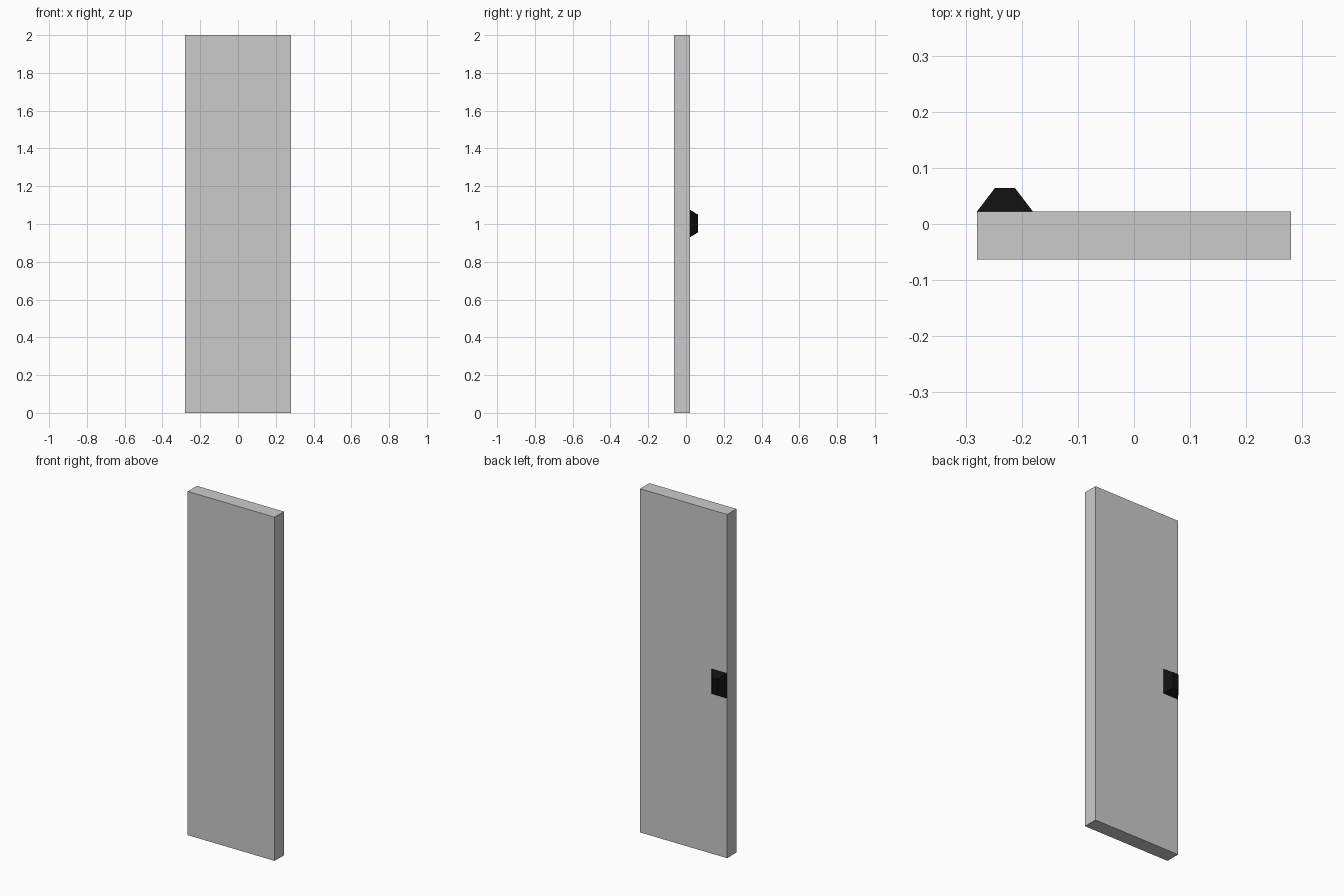
import bpy, bmesh
from mathutils import Vector

if "Cube" in bpy.data.objects:
    bpy.data.objects.remove(bpy.data.objects["Cube"])


def make_box(name, low, high, material=None, inset=(0, 0)):
    # Box between two corners; inset narrows its back (+y) face in x and z
    low, high = Vector(low), Vector(high)
    mid, size = (low + high) / 2, high - low
    bm = bmesh.new()
    bmesh.ops.create_cube(bm, size=1)
    for v in bm.verts:
        sx, sz = (1 if v.co.x > 0 else -1), (1 if v.co.z > 0 else -1)
        back = v.co.y > 0
        v.co = mid + Vector(a * b for a, b in zip(v.co, size))
        if back:
            v.co.x -= sx * inset[0]
            v.co.z -= sz * inset[1]
    mesh = bpy.data.meshes.new(name)
    bm.to_mesh(mesh)
    bm.free()
    obj = bpy.data.objects.new(name, mesh)
    bpy.context.collection.objects.link(obj)
    if material:
        mesh.materials.append(material)
    return obj


black = bpy.data.materials.new("black")
black.diffuse_color = (0.005, 0.005, 0.005, 1)
black.use_nodes = True
black.node_tree.nodes["Principled BSDF"].inputs["Base Color"].default_value = black.diffuse_color

# Door slab
make_box("door_panel", (-0.28, -0.063, 0), (0.28, 0.022, 2))

# Tapered handle block on the back, flush with the left edge
make_box("handle", (-0.28, 0.022, 0.93), (-0.18, 0.064, 1.075), black, (0.032, 0.026))
